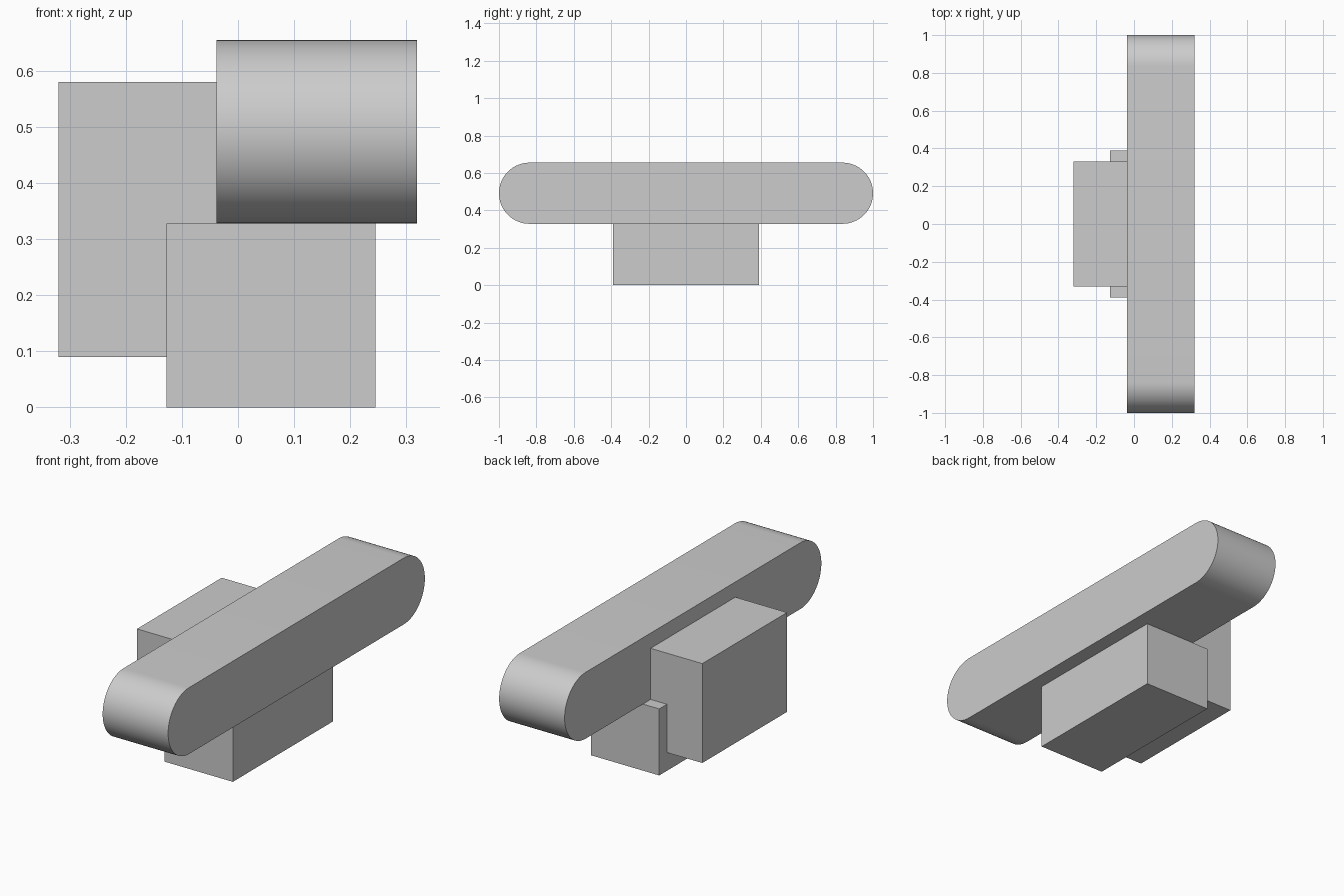
import bpy, bmesh, math

cube = bpy.data.objects.get("Cube")
if cube:
    bpy.data.objects.remove(cube, do_unlink=True)

grey = bpy.data.materials.new("light_grey")
grey.use_nodes = True
colour = (0.604, 0.604, 0.604, 1)
grey.diffuse_color = colour
grey.node_tree.nodes["Principled BSDF"].inputs["Base Color"].default_value = colour


def extrude_profile(name, points, x0, x1):
    """Solid made by sweeping a (y, z) profile from x0 to x1."""
    bm = bmesh.new()
    face = bm.faces.new([bm.verts.new((x0, y, z)) for y, z in points])
    swept = bmesh.ops.extrude_face_region(bm, geom=[face])["geom"]
    for v in swept:
        if isinstance(v, bmesh.types.BMVert):
            v.co.x = x1
    bmesh.ops.recalc_face_normals(bm, faces=bm.faces)
    mesh = bpy.data.meshes.new(name)
    bm.to_mesh(mesh)
    bm.free()
    mesh.materials.append(grey)
    obj = bpy.data.objects.new(name, mesh)
    bpy.context.collection.objects.link(obj)
    return obj


def box(name, x0, x1, half_y, z0, z1):
    outline = [(-half_y, z0), (half_y, z0), (half_y, z1), (-half_y, z1)]
    return extrude_profile(name, outline, x0, x1)


# Long bar with half-round ends
bottom, top, steps = 0.328, 0.655, 32
radius = (top - bottom) / 2
outline = []
for side in (1, -1):
    for i in range(steps + 1):
        a = math.pi * i / steps - math.pi / 2
        outline.append((side * (1 - radius + radius * math.cos(a)),
                        bottom + radius + side * radius * math.sin(a)))
bar = extrude_profile("rounded_bar", outline, -0.038, 0.319)
bpy.context.view_layer.objects.active = bar
bar.select_set(True)
bpy.ops.object.shade_smooth_by_angle(angle=math.radians(30))

# Block under the bar, and taller block against its side
box("lower_block", -0.127, 0.245, 0.39, 0, bottom)
box("side_block", -0.32, -0.038, 0.33, 0.09, 0.58)
